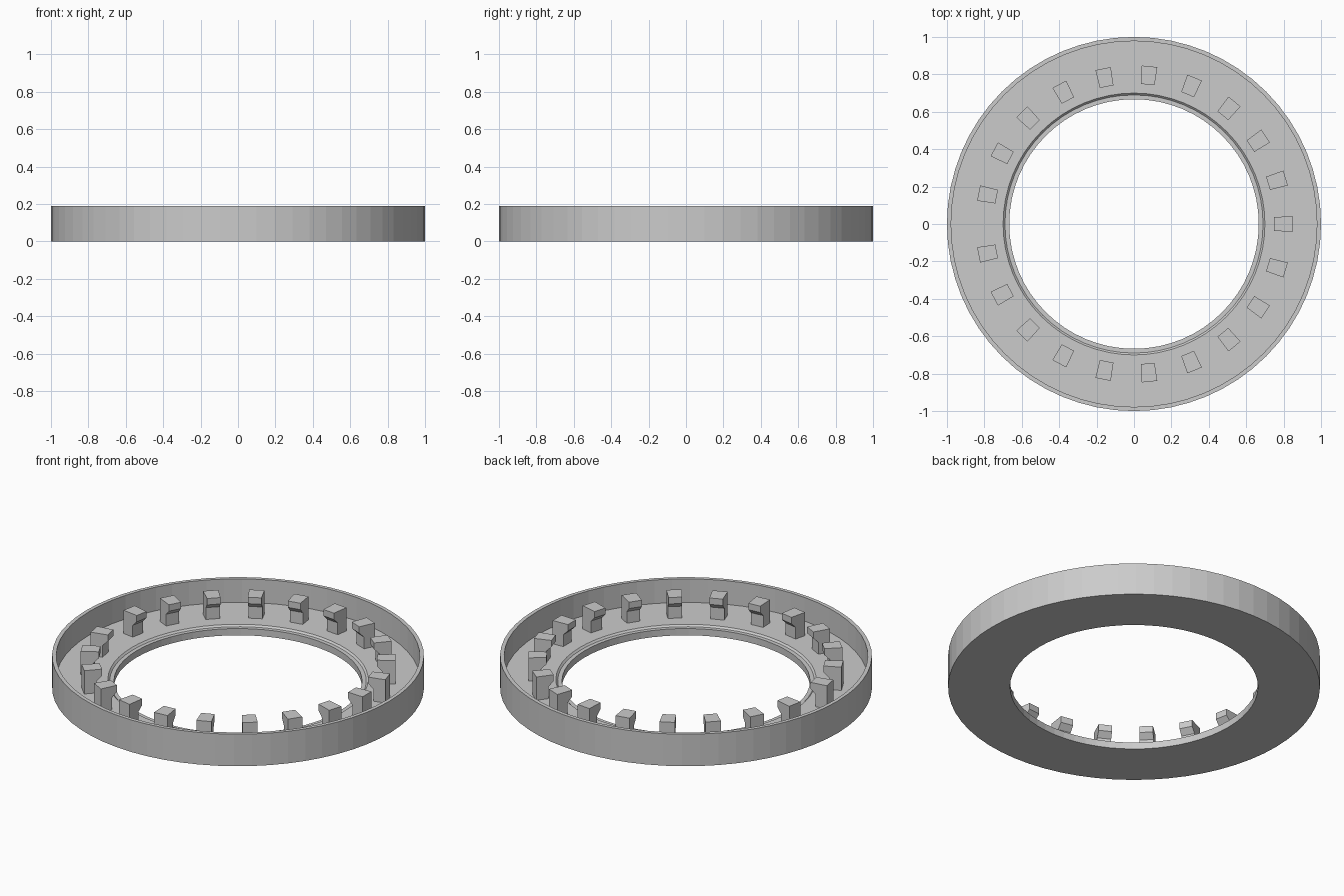
import bpy, bmesh
from math import cos, sin, radians

if "Cube" in bpy.data.objects:
    bpy.data.objects.remove(bpy.data.objects["Cube"])

SEG = 64
STEP = 360 / SEG


def make_object(name, bm):
    bmesh.ops.recalc_face_normals(bm, faces=bm.faces)
    mesh = bpy.data.meshes.new(name)
    bm.to_mesh(mesh)
    bm.free()
    ob = bpy.data.objects.new(name, mesh)
    bpy.context.collection.objects.link(ob)
    return ob


def polar(r, deg, z):
    return (r * cos(radians(deg)), r * sin(radians(deg)), z)


# Ring tray: closed radial profile (radius, height) swept around z
profile = [(0.667, 0), (1.0, 0), (1.0, 0.19), (0.978, 0.19),
           (0.978, 0.05), (0.70, 0.05), (0.69, 0.04), (0.667, 0.04)]
bm = bmesh.new()
rings = [[bm.verts.new(polar(r, i * STEP, z)) for r, z in profile] for i in range(SEG)]
n = len(profile)
for i in range(SEG):
    a, b = rings[i], rings[(i + 1) % SEG]
    for k in range(n):
        m = (k + 1) % n
        bm.faces.new((a[k], b[k], b[m], a[m]))
make_object("ring_tray", bm)

# Snap hooks: one segment wide, every third segment, head overhangs inward
hook = [(0.78, 0.045), (0.848, 0.045), (0.848, 0.188),
        (0.75, 0.188), (0.75, 0.15), (0.78, 0.12)]
for j in range(-10, 11):
    mid = j * 3 * STEP
    bm = bmesh.new()
    s0 = [bm.verts.new(polar(r, mid - STEP / 2, z)) for r, z in hook]
    s1 = [bm.verts.new(polar(r, mid + STEP / 2, z)) for r, z in hook]
    bm.faces.new(s0)
    bm.faces.new(s1[::-1])
    for k in range(len(hook)):
        m = (k + 1) % len(hook)
        bm.faces.new((s0[k], s1[k], s1[m], s0[m]))
    make_object(f"snap_hook_{j + 11:02d}", bm)
